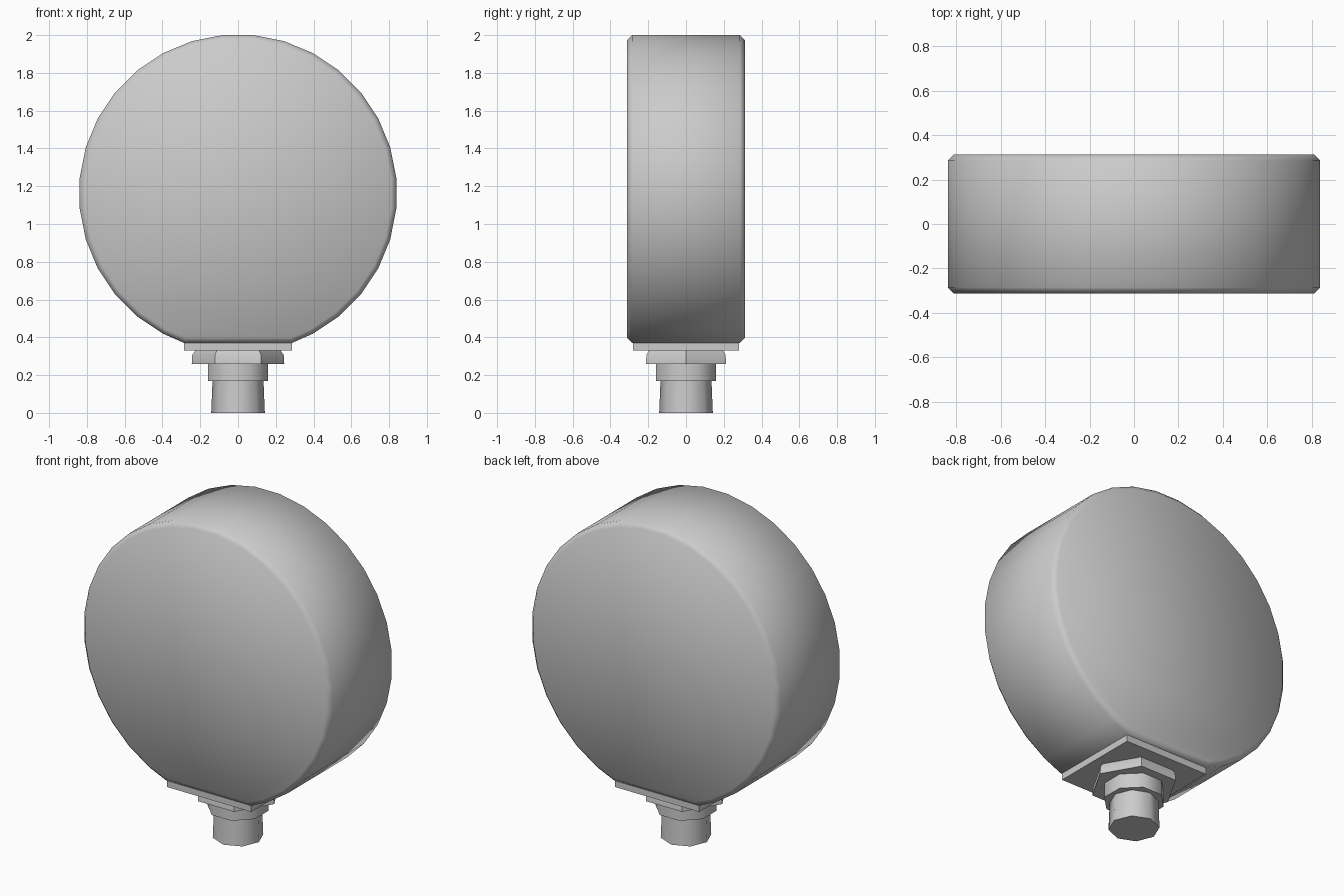
import bpy, bmesh
from math import sin, cos, pi, radians

if "Cube" in bpy.data.objects:
    bpy.data.objects.remove(bpy.data.objects["Cube"])


def add_mesh(name, bm, angle=35):
    bmesh.ops.recalc_face_normals(bm, faces=bm.faces[:])
    mesh = bpy.data.meshes.new(name)
    bm.to_mesh(mesh)
    bm.free()
    ob = bpy.data.objects.new(name, mesh)
    bpy.context.collection.objects.link(ob)
    bpy.ops.object.select_all(action='DESELECT')
    ob.select_set(True)
    bpy.context.view_layer.objects.active = ob
    bpy.ops.object.shade_smooth_by_angle(angle=radians(angle))
    return ob


def turned(name, profile, sides, phase=0.0, angle=35):
    """Stack of regular polygon rings given as (radius, z), capped at both ends."""
    bm = bmesh.new()
    rings = []
    for r, z in profile:
        rings.append([bm.verts.new((r * cos(phase + 2 * pi * i / sides),
                                    r * sin(phase + 2 * pi * i / sides), z))
                      for i in range(sides)])
    for a, b in zip(rings, rings[1:]):
        for i in range(sides):
            j = (i + 1) % sides
            bm.faces.new((a[i], a[j], b[j], b[i]))
    bm.faces.new(rings[0])
    bm.faces.new(rings[-1])
    return add_mesh(name, bm, angle)


# Gauge case: round outline with a flat bottom, extruded along y, rim chamfered
R, CZ, FLAT, HALF, SEG, CH = 0.842, 1.162, 0.37, 0.312, 32, 0.027
outline = [(R * cos(2 * pi * (i + 0.5) / SEG), CZ + R * sin(2 * pi * (i + 0.5) / SEG))
           for i in range(SEG)]
kept = [p for p in outline if p[1] > FLAT + 0.03]
start = [p for p in kept if p[0] < 0 or p[1] > CZ]
right_low = [p for p in kept if p not in start]
points = start + [(-0.285, FLAT), (0.285, FLAT)] + right_low

bm = bmesh.new()
front = [bm.verts.new((x, -HALF, z)) for x, z in points]
back = [bm.verts.new((x, HALF, z)) for x, z in points]
bm.faces.new(front)
bm.faces.new(back)
for i in range(len(points)):
    j = (i + 1) % len(points)
    bm.faces.new((front[i], front[j], back[j], back[i]))
bmesh.ops.recalc_face_normals(bm, faces=bm.faces[:])
rim = [e for e in bm.edges if abs(e.verts[0].co.y - e.verts[1].co.y) < 1e-4]
bmesh.ops.bevel(bm, geom=rim, offset=CH, segments=1, affect='EDGES')
add_mesh("gauge_case", bm, 50)

# Flat mounting plate under the case
bm = bmesh.new()
bmesh.ops.create_cube(bm, size=1)
bmesh.ops.scale(bm, vec=(0.57, 0.56, 0.05), verts=bm.verts)
bmesh.ops.translate(bm, vec=(0, 0, 0.354), verts=bm.verts)
add_mesh("mounting_plate", bm)

# Hex nut, collar and threaded stem
turned("hex_nut", [(0.245, 0.26), (0.242, 0.307), (0.225, 0.331)], 6)
turned("collar", [(0.172, 0.17), (0.172, 0.262)], 8, pi / 8, 50)
turned("stem", [(0.142, 0.0), (0.135, 0.172)], 8, 0, 50)
